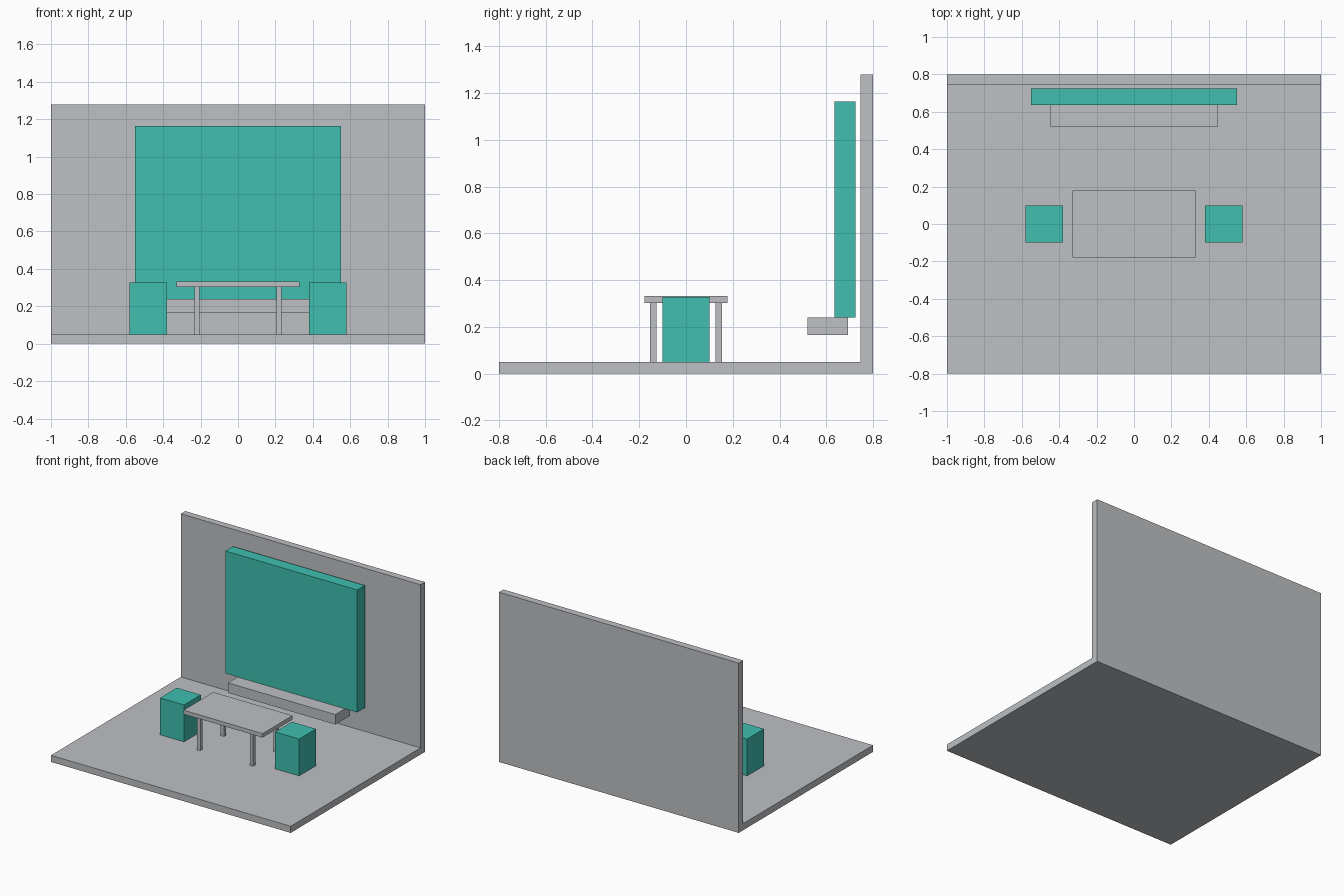
import bpy
import bmesh

default_cube = bpy.data.objects.get("Cube")
if default_cube:
    bpy.data.objects.remove(default_cube, do_unlink=True)


def make_material(name, color):
    mat = bpy.data.materials.new(name)
    mat.use_nodes = True
    mat.diffuse_color = color
    shader = next(n for n in mat.node_tree.nodes if n.type == "BSDF_PRINCIPLED")
    shader.inputs["Base Color"].default_value = color
    return mat


grey = make_material("light grey", (0.51, 0.53, 0.55, 1))
teal = make_material("teal", (0.05, 0.52, 0.43, 1))


def finish(name, bm, mat):
    bmesh.ops.recalc_face_normals(bm, faces=bm.faces[:])
    mesh = bpy.data.meshes.new(name)
    bm.to_mesh(mesh)
    bm.free()
    mesh.materials.append(mat)
    obj = bpy.data.objects.new(name, mesh)
    bpy.context.scene.collection.objects.link(obj)
    return obj


def box(name, mat, x, y, z):
    """Box spanning the given (low, high) range on each axis."""
    bm = bmesh.new()
    bmesh.ops.create_cube(bm, size=1)
    for v in bm.verts:
        for axis, (low, high) in enumerate((x, y, z)):
            v.co[axis] = low if v.co[axis] < 0 else high
    return finish(name, bm, mat)


# Floor and back wall: one L-shaped profile extruded across the width
floor_top = 0.05
profile = [(-0.8, 0), (0.8, 0), (0.8, 1.28), (0.747, 1.28),
           (0.747, floor_top), (-0.8, floor_top)]
bm = bmesh.new()
side = bm.faces.new([bm.verts.new((-1, y, z)) for y, z in profile])
swept = bmesh.ops.extrude_face_region(bm, geom=[side], use_keep_orig=True)["geom"]
bmesh.ops.translate(bm, vec=(2, 0, 0),
                    verts=[g for g in swept if isinstance(g, bmesh.types.BMVert)])
finish("floor_and_back_wall", bm, grey)

# Wall panel and the shelf beneath it
box("wall_panel", teal, (-0.55, 0.55), (0.635, 0.725), (0.24, 1.163))
box("shelf", grey, (-0.448, 0.448), (0.52, 0.693), (0.165, 0.24))

# Table
box("table_top", grey, (-0.33, 0.33), (-0.178, 0.178), (0.302, 0.332))
half = 0.0135
for x_side, x in (("right", -0.22), ("left", 0.22)):
    for y_side, y in (("front", -0.14), ("back", 0.14)):
        box(f"table_leg_{y_side}_{x_side}", grey, (x - half, x + half),
            (y - half, y + half), (floor_top, 0.302))

# Stools at the two ends of the table
for name, x in (("right", -0.48), ("left", 0.48)):
    box(f"stool_{name}", teal, (x - 0.1, x + 0.1), (-0.1, 0.1), (floor_top, 0.328))
